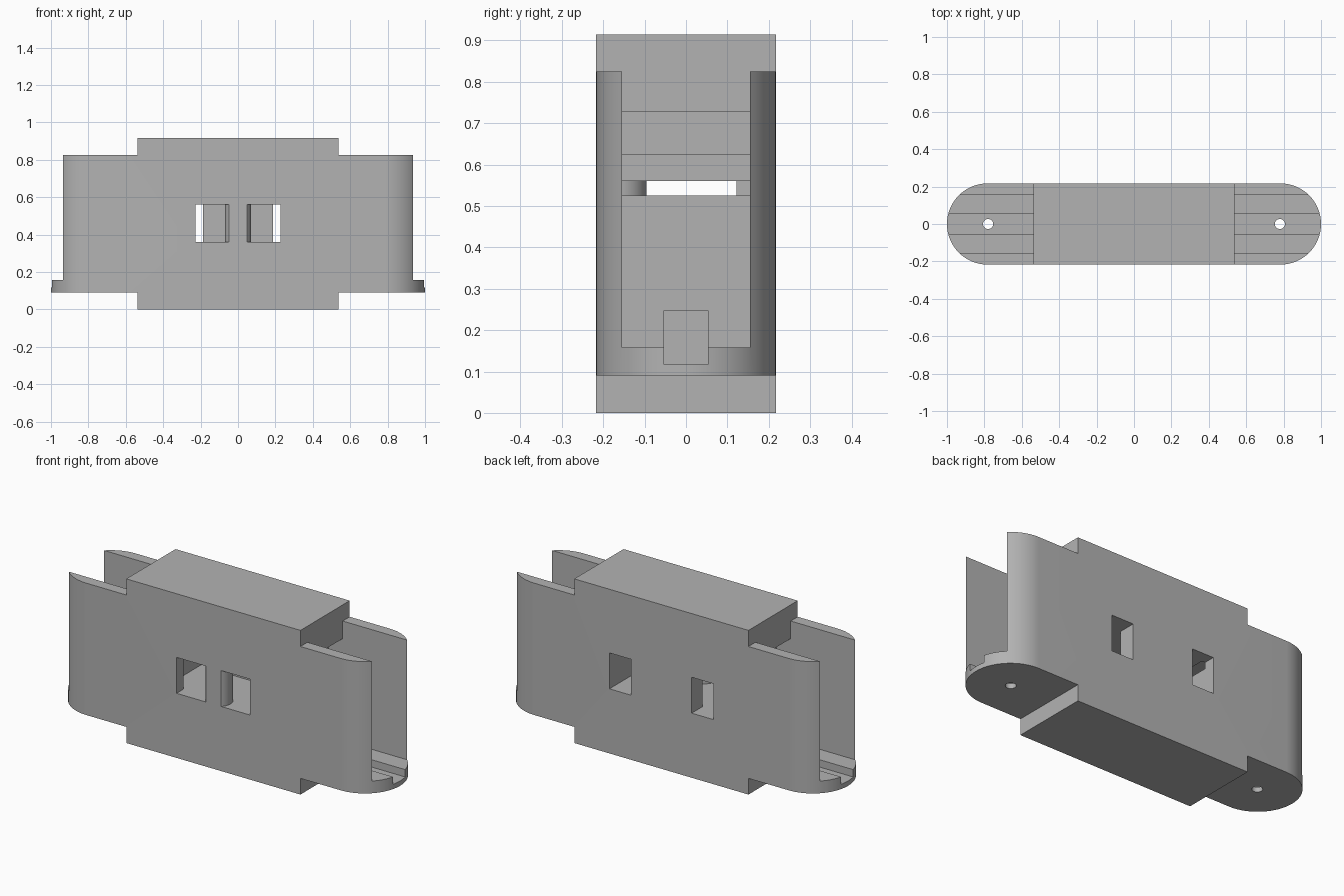
import bpy, bmesh, math

cube = bpy.data.objects.get("Cube")
if cube:
    bpy.data.objects.remove(cube)

grey = bpy.data.materials.new("plain_grey")
grey.use_nodes = True
colour = (0.45, 0.45, 0.45, 1)
grey.diffuse_color = colour
grey.node_tree.nodes["Principled BSDF"].inputs["Base Color"].default_value = colour

HALF_W = 0.217
INNER = 0.155     # half width of the end channels
BLOCK = 0.537     # half length of the middle block


def prism(name, outline, z0, z1):
    """Extrude an xy outline from z0 to z1."""
    bm = bmesh.new()
    face = bm.faces.new([bm.verts.new((x, y, z0)) for x, y in outline])
    out = bmesh.ops.extrude_face_region(bm, geom=[face])
    verts = [g for g in out["geom"] if isinstance(g, bmesh.types.BMVert)]
    bmesh.ops.translate(bm, verts=verts, vec=(0, 0, z1 - z0))
    bmesh.ops.recalc_face_normals(bm, faces=bm.faces)
    mesh = bpy.data.meshes.new(name)
    bm.to_mesh(mesh)
    bm.free()
    obj = bpy.data.objects.new(name, mesh)
    bpy.context.collection.objects.link(obj)
    mesh.materials.append(grey)
    return obj


def box(name, x0, x1, y0, y1, z0, z1):
    return prism(name, [(x0, y0), (x1, y0), (x1, y1), (x0, y1)], z0, z1)


def arc(cx, cy, r, start, end, n):
    angles = [math.radians(start + (end - start) * i / n) for i in range(n + 1)]
    return [(cx + r * math.cos(a), cy + r * math.sin(a)) for a in angles]


def combine(target, tool, operation="DIFFERENCE"):
    """Apply a boolean and remove the tool."""
    tool.hide_render = True
    mod = target.modifiers.new(operation.lower(), "BOOLEAN")
    mod.operation, mod.solver, mod.object = operation, "EXACT", tool
    bpy.context.view_layer.objects.active = target
    bpy.ops.object.modifier_apply(modifier=mod.name)
    bpy.data.objects.remove(tool)


# Rounded-end body, full height
end = 1 - HALF_W
body = prism("body", arc(end, 0, HALF_W, -90, 90, 40)
             + arc(-end, 0, HALF_W, 90, 270, 40), 0, 0.915)

for side in (-1, 1):
    def cut(x0, x1, y, z0, z1):
        a, b = sorted((side * x0, side * x1))
        combine(body, box("cutter", a, b, -y, y, z0, z1))

    # Steps that leave the middle block proud above and below
    cut(BLOCK, 1.2, 0.4, -0.1, 0.09)
    cut(BLOCK, 1.2, 0.4, 0.825, 1.1)
    # Open end channel and the square groove along its floor
    cut(BLOCK, 1.2, INNER, 0.158, 1.1)
    cut(0.45, 1.2, 0.053, 0.117, 0.247)
    # Stepped passage leading inwards
    cut(0.45, 0.6, INNER, 0.525, 0.727)
    cut(0.3, 0.5, INNER, 0.525, 0.625)
    # Screw hole through the floor
    combine(body, prism("cutter", arc(side * 0.78, 0, 0.027, 0, 345, 23), 0, 0.3))

# Strap opening: front mouth, inner pocket and two rear windows around a rounded bar
pocket = box("pocket", -0.227, 0.227, -0.3, 0.122, 0.36, 0.56)
combine(pocket, box("inner", -0.32, 0.32, -INNER, 0.122, 0.36, 0.56), "UNION")
for side in (-1, 1):
    a, b = sorted((side * 0.187, side * 0.32))
    combine(pocket, box("window", a, b, 0.05, 0.3, 0.36, 0.56), "UNION")
curve = arc(0, -0.165, 0.07, -48, 228, 40)
bar = prism("bar", curve + [(curve[-1][0], -0.4), (curve[0][0], -0.4)], 0.3, 0.6)
combine(pocket, bar)
combine(body, pocket)

# Smooth rounded ends, crisp edges
bpy.ops.object.select_all(action="DESELECT")
body.select_set(True)
bpy.context.view_layer.objects.active = body
bpy.ops.object.shade_smooth_by_angle(angle=math.radians(25))
